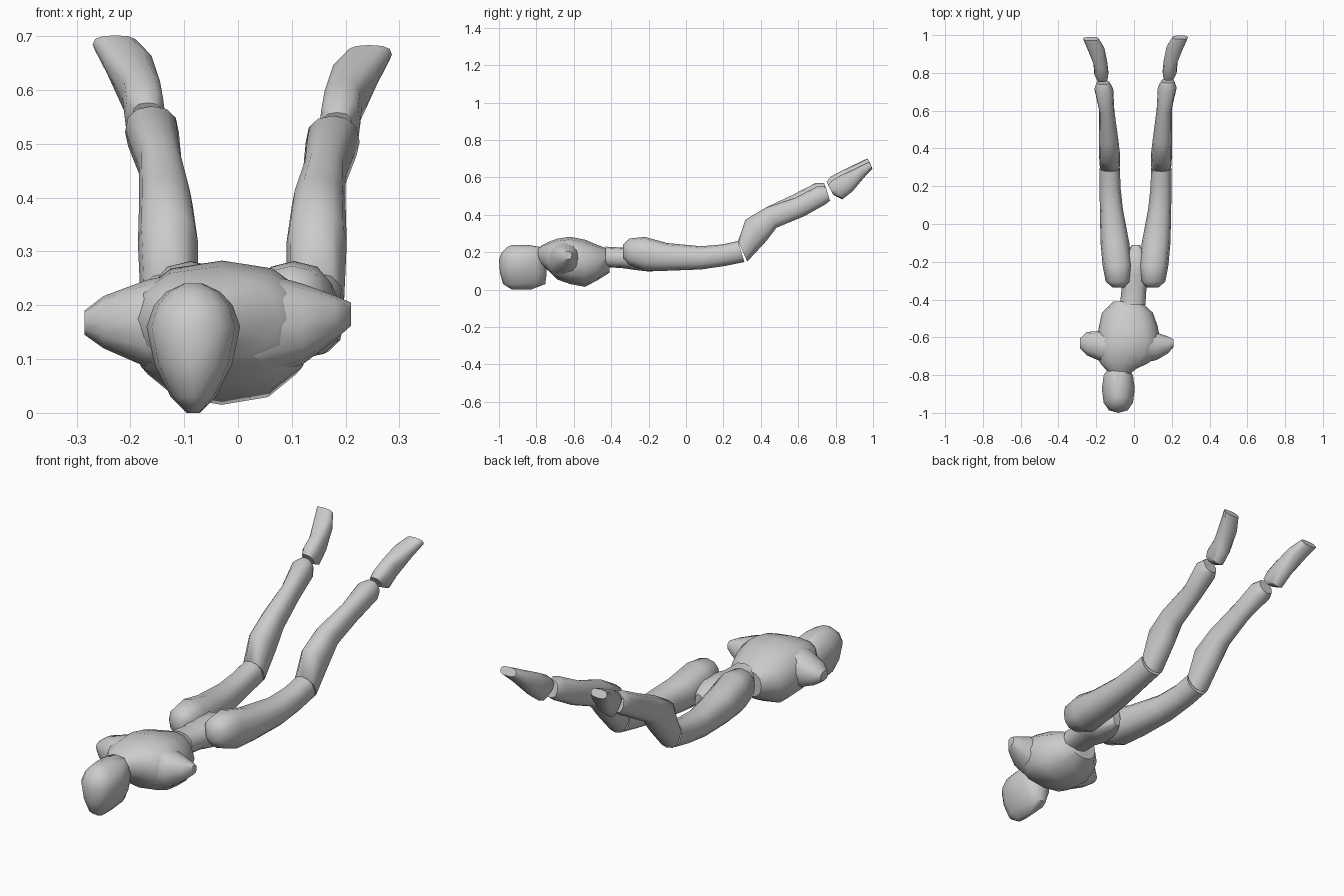
import bpy, bmesh, math
from mathutils import Vector

SIDES = 12


def loft(bm, rings, power=0.85):
    """Skin rings of (centre, half-axis a, half-axis b) and cap both ends."""
    loops = []
    for c, a, b in rings:
        loop = []
        for i in range(SIDES):
            t = 2 * math.pi * i / SIDES
            u, v = math.cos(t), math.sin(t)
            u = math.copysign(abs(u) ** power, u)
            v = math.copysign(abs(v) ** power, v)
            loop.append(bm.verts.new(Vector(c) + Vector(a) * u + Vector(b) * v))
        loops.append(loop)
    for l0, l1 in zip(loops, loops[1:]):
        for i in range(SIDES):
            j = (i + 1) % SIDES
            bm.faces.new((l0[i], l0[j], l1[j], l1[i]))
    bm.faces.new(loops[0])
    bm.faces.new(loops[-1])


def make(name, *lofts, power=0.85):
    bm = bmesh.new()
    for rings in lofts:
        loft(bm, rings, power)
    bmesh.ops.recalc_face_normals(bm, faces=bm.faces)
    me = bpy.data.meshes.new(name)
    bm.to_mesh(me)
    bm.free()
    ob = bpy.data.objects.new(name, me)
    bpy.context.collection.objects.link(ob)
    bpy.ops.object.select_all(action='DESELECT')
    ob.select_set(True)
    bpy.context.view_layer.objects.active = ob
    bpy.ops.object.shade_smooth_by_angle(angle=math.radians(45))
    return ob


def along_y(y, x0, x1, z0, z1):
    return ((x0 + x1) / 2, y, (z0 + z1) / 2), ((x1 - x0) / 2, 0, 0), (0, 0, (z1 - z0) / 2)


def along_x(x, y0, y1, z0, z1):
    return (x, (y0 + y1) / 2, (z0 + z1) / 2), (0, (y1 - y0) / 2, 0), (0, 0, (z1 - z0) / 2)


def along_z(z, r, y0, y1):
    return (-0.083, (y0 + y1) / 2, z), (r, 0, 0), (0, (y1 - y0) / 2, 0)


def limb(x, y, z, rx, rb, tilt):
    return (x, y, z), (rx, 0, 0), (0, -rb * math.sin(tilt), rb * math.cos(tilt))


# Head, face down, turned to one side of the centre line
make("head", [along_z(*r) for r in (
    (0.0, 0.012, -0.93, -0.83), (0.03, 0.042, -0.978, -0.752),
    (0.09, 0.072, -0.995, -0.745), (0.16, 0.087, -1.0, -0.747),
    (0.20, 0.073, -0.985, -0.75), (0.225, 0.05, -0.96, -0.76),
    (0.24, 0.018, -0.93, -0.85))], power=0.8)

# Chest with two shoulder stubs
chest = [along_y(*r) for r in (
    (-0.80, -0.115, -0.03, 0.16, 0.215), (-0.765, -0.155, 0.015, 0.125, 0.24),
    (-0.735, -0.18, 0.08, 0.10, 0.255), (-0.69, -0.2, 0.125, 0.055, 0.272),
    (-0.62, -0.2, 0.14, 0.03, 0.283), (-0.54, -0.185, 0.125, 0.015, 0.267),
    (-0.47, -0.17, 0.1, 0.052, 0.238), (-0.41, -0.11, 0.035, 0.09, 0.215))]
left_stub = [along_x(*r) for r in (
    (-0.08, -0.74, -0.55, 0.06, 0.265), (-0.17, -0.73, -0.565, 0.085, 0.247),
    (-0.25, -0.695, -0.572, 0.12, 0.217), (-0.285, -0.66, -0.605, 0.145, 0.19))]
right_stub = [along_x(*r) for r in (
    (0.03, -0.74, -0.55, 0.06, 0.265), (0.12, -0.72, -0.575, 0.09, 0.24),
    (0.18, -0.685, -0.595, 0.135, 0.218), (0.21, -0.65, -0.61, 0.162, 0.205))]
make("torso", chest, left_stub, right_stub)

# Pelvis tapering to the crotch
make("pelvis", [along_y(*r) for r in (
    (-0.43, -0.075, 0.06, 0.12, 0.23), (-0.34, -0.065, 0.066, 0.115, 0.225),
    (-0.27, -0.09, 0.10, 0.105, 0.235), (-0.19, -0.065, 0.085, 0.096, 0.235),
    (-0.11, -0.01, 0.03, 0.11, 0.2))])

# Legs: x, y, z, half width, half depth, tilt
LEG = {
    "thigh": ((-0.082, -0.337, 0.205, 0.03, 0.035, 0), (-0.085, -0.305, 0.203, 0.065, 0.07, 0),
              (-0.088, -0.22, 0.191, 0.078, 0.091, 0), (-0.101, -0.1, 0.175, 0.076, 0.074, 0),
              (-0.12, 0.08, 0.17, 0.061, 0.062, 0), (-0.127, 0.2, 0.184, 0.055, 0.058, 0.12),
              (-0.128, 0.295, 0.204, 0.054, 0.059, 0.3)),
    "shin": ((-0.128, 0.303, 0.205, 0.053, 0.06, 0.42), (-0.13, 0.372, 0.315, 0.056, 0.08, 0.75),
             (-0.134, 0.455, 0.385, 0.05, 0.061, 0.5), (-0.144, 0.6, 0.46, 0.04, 0.055, 0.47),
             (-0.16, 0.715, 0.522, 0.05, 0.053, 0.44), (-0.163, 0.75, 0.532, 0.034, 0.04, 0.3)),
    "foot": ((-0.168, 0.766, 0.55, 0.028, 0.03, 0.5), (-0.173, 0.8, 0.552, 0.038, 0.058, 0.5),
             (-0.178, 0.855, 0.588, 0.037, 0.053, 0.5), (-0.202, 0.93, 0.647, 0.046, 0.032, 0.5),
             (-0.228, 0.98, 0.684, 0.042, 0.02, 0.5)),
}
for part, rows in LEG.items():
    make("left_" + part, [limb(*r) for r in rows], power=0.75 if part == "foot" else 0.85)
    # The right leg mirrors the left, with its lower end hanging slightly lower
    mirrored = []
    for x, y, z, rx, rb, tilt in rows:
        low = y > 0.55
        mirrored.append(limb(0.016 - x, y + 0.008 * low, z - 0.018 * low, rx, rb, tilt))
    make("right_" + part, mirrored, power=0.75 if part == "foot" else 0.85)
